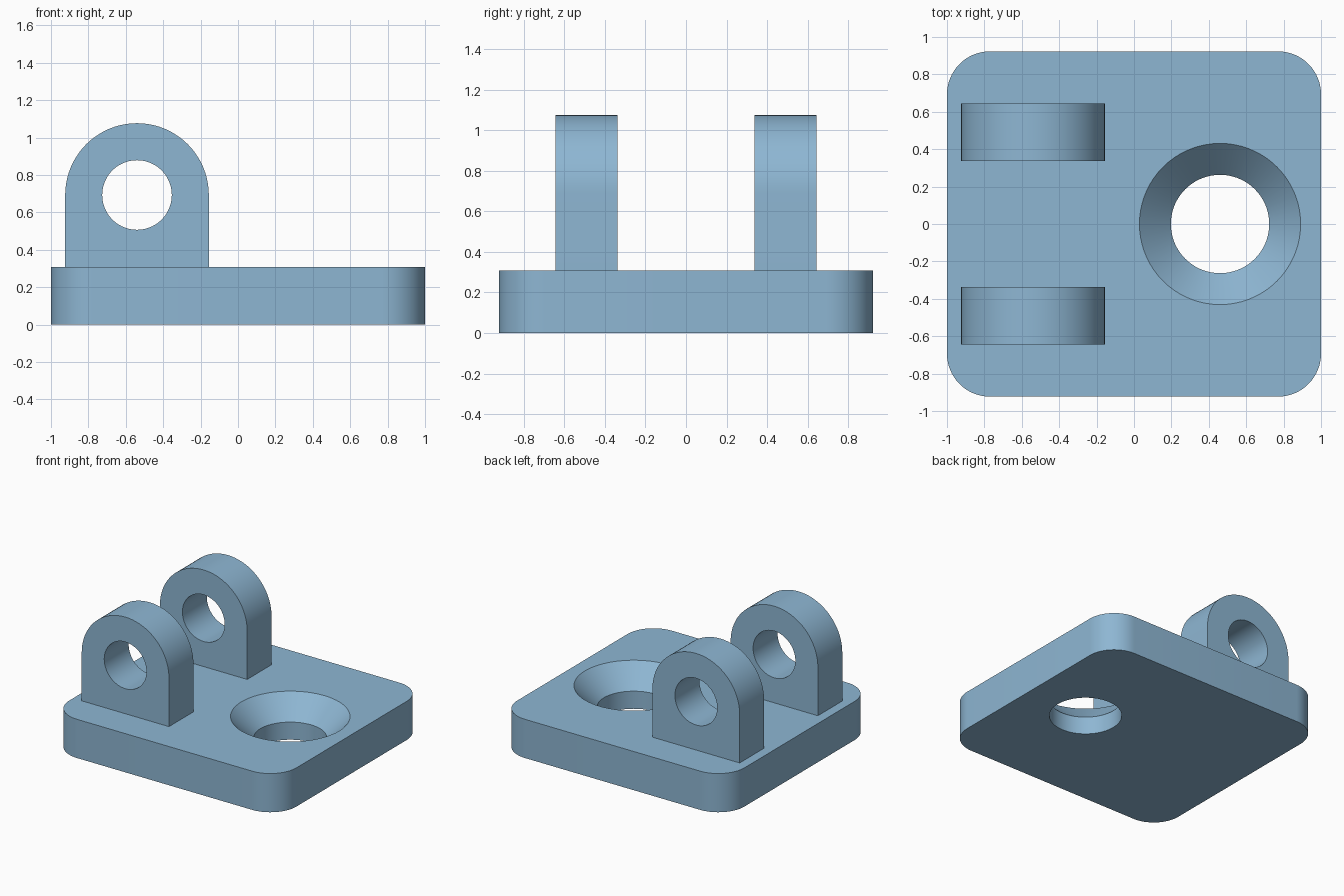
import bpy, bmesh, math
from mathutils import Vector

if "Cube" in bpy.data.objects:
    bpy.data.objects.remove(bpy.data.objects["Cube"])

steel_blue = bpy.data.materials.new("steel_blue")
steel_blue.diffuse_color = (0.27, 0.47, 0.65, 1)
steel_blue.use_nodes = True
steel_blue.node_tree.nodes["Principled BSDF"].inputs["Base Color"].default_value = steel_blue.diffuse_color


def arc(cx, cy, r, start, end, n):
    """Points on an arc, angles in degrees, both ends included."""
    angles = [math.radians(start + (end - start) * i / n) for i in range(n + 1)]
    return [(cx + r * math.cos(a), cy + r * math.sin(a)) for a in angles]


def circle(cx, cy, r, n=72):
    return arc(cx, cy, r, 0, 360, n)[:-1]


def pierced_solid(name, outer, inner, place):
    """Closed solid from stacked (profile, height) rings: outer wall, hole wall, two caps."""
    bm = bmesh.new()

    def wall(rings):
        loops = [[bm.verts.new(place(u, v, h)) for u, v in pts] for pts, h in rings]
        for a, b in zip(loops, loops[1:]):
            for i in range(len(a)):
                j = (i + 1) % len(a)
                bm.faces.new((a[i], a[j], b[j], b[i]))
        return loops[0], loops[-1]

    out_ends, in_ends = wall(outer), wall(inner)
    # caps between the outline and the hole
    for o, h in zip(out_ends, in_ends):
        edges = [bm.edges.get((loop[i - 1], loop[i])) for loop in (o, h) for i in range(len(loop))]
        bmesh.ops.triangle_fill(bm, edges=edges, use_beauty=True)
    bmesh.ops.recalc_face_normals(bm, faces=bm.faces[:])
    mesh = bpy.data.meshes.new(name)
    bm.to_mesh(mesh)
    bm.free()
    mesh.materials.append(steel_blue)
    obj = bpy.data.objects.new(name, mesh)
    bpy.context.collection.objects.link(obj)
    bpy.ops.object.select_all(action='DESELECT')
    obj.select_set(True)
    bpy.context.view_layer.objects.active = obj
    bpy.ops.object.shade_smooth_by_angle(angle=math.radians(30))
    return obj


# base plate: rounded rectangle with a countersunk hole
X, Y, R, T = 1.0, 0.923, 0.23, 0.308
outline = []
for k, (sx, sy) in enumerate([(1, 1), (-1, 1), (-1, -1), (1, -1)]):
    outline += arc(sx * (X - R), sy * (Y - R), R, 90 * k, 90 * k + 90, 16)
bore, sink = circle(0.46, 0, 0.263), circle(0.46, 0, 0.431)
pierced_solid("base_plate",
              [(outline, 0), (outline, T)],
              [(bore, 0), (bore, T - 0.168), (sink, T)],
              lambda u, v, h: Vector((u, v, h)))

# two upright lugs with rounded tops and pin holes
CX, CZ, LR = -0.54, 0.693, 0.384
lug = [(CX - LR, T), (CX + LR, T)] + arc(CX, CZ, LR, 0, 180, 40)
pin = circle(CX, CZ, 0.186)
for name, y0 in (("front_lug", -0.645), ("back_lug", 0.338)):
    pierced_solid(name,
                  [(lug, y0), (lug, y0 + 0.307)],
                  [(pin, y0), (pin, y0 + 0.307)],
                  lambda u, v, h: Vector((u, h, v)))
